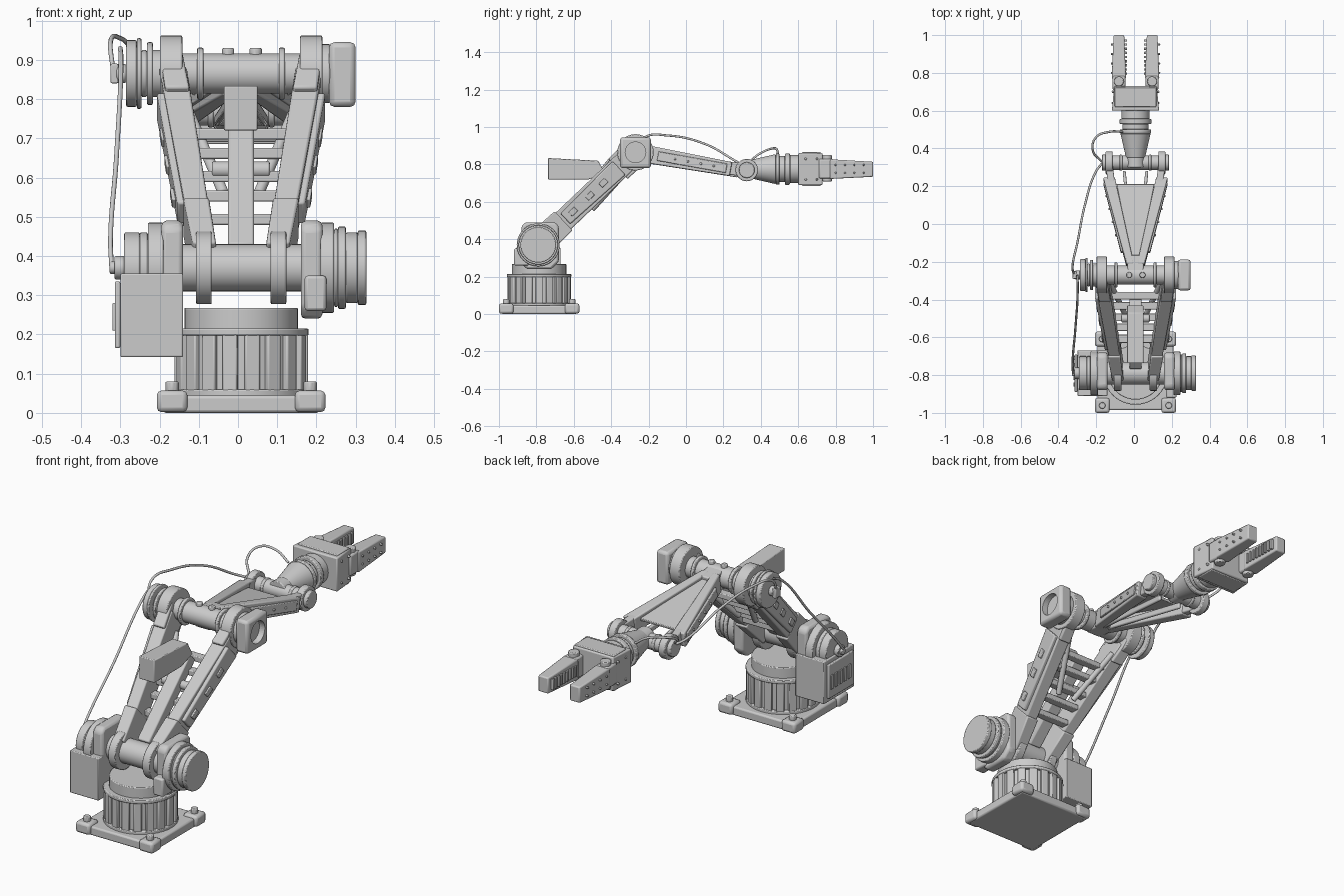
import bpy, bmesh, math
from mathutils import Vector, Matrix

if "Cube" in bpy.data.objects:
    bpy.data.objects.remove(bpy.data.objects["Cube"])

grey = bpy.data.materials.new("machine grey")
grey.use_nodes = True
GREY = (0.6, 0.6, 0.6, 1)
grey.diffuse_color = GREY
grey.node_tree.nodes["Principled BSDF"].inputs["Base Color"].default_value = GREY
made = []
C = 0.008                                   # centre line of the arm
SHOULDER, ELBOW, WRIST = (-.79, .37), (-.27, .865), (.325, .77)


def finish(name, bm, bevel=0.0):
    bmesh.ops.recalc_face_normals(bm, faces=bm.faces)
    me = bpy.data.meshes.new(name)
    bm.to_mesh(me)
    bm.free()
    me.materials.append(grey)
    ob = bpy.data.objects.new(name, me)
    bpy.context.collection.objects.link(ob)
    if bevel:
        mod = ob.modifiers.new("bevel", "BEVEL")
        mod.width, mod.segments, mod.limit_method = bevel, 2, "ANGLE"
    made.append(ob)
    return ob


def box(name, x, y, z, bevel=.008):
    """Box from three (low, high) ranges."""
    bm = bmesh.new()
    bmesh.ops.create_cube(bm, size=1)
    for v in bm.verts:
        v.co = [(a + b) / 2 + c * (b - a) for (a, b), c in zip((x, y, z), v.co)]
    return finish(name, bm, bevel)


def rod(name, a, b, r1, r2=None, segs=40, bevel=.004):
    a, b = Vector(a), Vector(b)
    bm = bmesh.new()
    m = Matrix.Translation((a + b) / 2) @ (b - a).to_track_quat("Z", "Y").to_matrix().to_4x4()
    bmesh.ops.create_cone(bm, cap_ends=True, segments=segs, radius1=r1,
                          radius2=r1 if r2 is None else r2, depth=(b - a).length, matrix=m)
    return finish(name, bm, bevel)


def discs(name, yz, steps):
    """Stack of coaxial discs across x, each (x0, x1, radius)."""
    for x0, x1, r in steps:
        rod(name, (x0, *yz), (x1, *yz), r)


def beam(name, a, b, s0, s1=None, bevel=.006):
    """Tapered bar; sections are (width, height)."""
    a, b = Vector(a), Vector(b)
    side = Vector((1, 0, 0))
    up = side.cross(b - a).normalized()
    bm = bmesh.new()
    ends = []
    for p, (w, h) in ((a, s0), (b, s1 or s0)):
        ends.append([bm.verts.new(p + side * w * i / 2 + up * h * j / 2)
                     for i, j in ((-1, -1), (1, -1), (1, 1), (-1, 1))])
    bm.faces.new(ends[0])
    bm.faces.new(ends[1])
    for i in range(4):
        k = (i + 1) % 4
        bm.faces.new((ends[0][i], ends[0][k], ends[1][k], ends[1][i]))
    return finish(name, bm, bevel)


def slab(name, x0, x1, pts, bevel=.006):
    """Outline in y, z pushed across x."""
    bm = bmesh.new()
    f = bm.faces.new([bm.verts.new((x0, *p)) for p in pts])
    new = bmesh.ops.extrude_face_region(bm, geom=[f])["geom"]
    bmesh.ops.translate(bm, vec=(x1 - x0, 0, 0), verts=[v for v in new if isinstance(v, bmesh.types.BMVert)])
    return finish(name, bm, bevel)


def cable(name, pts, r=.006):
    cu = bpy.data.curves.new(name, "CURVE")
    cu.dimensions, cu.bevel_depth, cu.bevel_resolution = "3D", r, 2
    sp = cu.splines.new("BEZIER")
    sp.bezier_points.add(len(pts) - 1)
    for bp, p in zip(sp.bezier_points, pts):
        bp.co = p
        bp.handle_left_type = bp.handle_right_type = "AUTO"
    cu.materials.append(grey)
    bpy.context.collection.objects.link(bpy.data.objects.new(name, cu))


def mix(a, b, t):
    return Vector(a).lerp(Vector(b), t)


# Base plate with corner feet and bolts
BY = -.785
box("base_plate", (C - .2, C + .2), (BY - .2, BY + .2), (0, .045))
for i in (-1, 1):
    for j in (-1, 1):
        x, y = C + i * .176, BY + j * .176
        box("base_foot", (x - .039, x + .039), (y - .039, y + .039), (.002, .057), .012)
        rod("foot_bolt", (x, y, .05), (x, y, .08), .018, segs=8)

# Ribbed drum and turntable
rod("drum", (C, BY, .04), (C, BY, .2), .157)
rod("drum_lip", (C, BY, .197), (C, BY, .215), .172)
rod("turntable", (C, BY, .21), (C, BY, .268), .145)
rod("drum_foot_ring", (C, BY, .04), (C, BY, .06), .172)
for k in range(18):
    ob = box("drum_rib", (.15, .17), (-.019, .019), (.05, .2), .004)
    ob.matrix_world = Matrix.Translation((C, BY, 0)) @ Matrix.Rotation(k * math.tau / 18, 4, "Z")

# Shoulder shaft, yokes and motors
discs("shoulder_shaft", SHOULDER, [(-.15, .165, .06)])
yoke = [(-.88, .27), (-.85, .24), (-.72, .24), (-.68, .28), (-.68, .47), (-.7, .49), (-.86, .49), (-.88, .47)]
slab("shoulder_yoke_left", .16, .215, yoke, .012)
slab("shoulder_yoke_right", -.195, -.14, yoke, .012)
box("yoke_bracket_left", (.17, .225), (-.92, -.84), (.26, .35))
discs("shoulder_motor_left", SHOULDER, [(.21, .245, .115), (.245, .255, .1), (.255, .275, .105),
                                        (.275, .305, .09), (.305, .327, .095)])
discs("shoulder_motor_right", SHOULDER, [(-.23, -.19, .115), (-.25, -.23, .09), (-.29, -.25, .09),
                                         (-.315, -.29, .03), (-.327, -.31, .016)])

# Control box with vent panel
box("control_box", (-.3, -.14), (-.91, -.67), (.142, .355), .004)
box("control_panel", (-.314, -.3), (-.89, -.69), (.165, .335), .004)
for k in range(5):
    y = -.86 + k * .035
    box("panel_vent", (-.32, -.31), (y, y + .02), (.21, .28), .002)

# Lower arm: two splayed beams with hubs, covers and hatches
for s in (-1, 1):
    low, high = (C + s * .092, *SHOULDER), (C + s * .178, *ELBOW)
    discs("shoulder_hub", SHOULDER, [(C + s * .075, C + s * .115, .093)])
    beam("shoulder_clevis", mix(low, high, .02), mix(low, high, .26), (.06, .15), (.066, .14))
    beam("lower_arm_beam", mix(low, high, .1), mix(low, high, .95), (.058, .12), (.07, .12))
    o = Vector((s * .034, 0, 0))
    beam("lower_arm_cover", mix(low, high, .28) + o, mix(low, high, .83) + o, (.025, .075), (.035, .1))
    for t in (.33, .5, .64):
        o = Vector((s * .05, 0, 0))
        beam("arm_hatch", mix(low, high, t) + o, mix(low, high, t + .06) + o, (.012, .03), bevel=.003)
    # elbow hub
    discs("elbow_hub", ELBOW, [(C + s * .15, C + s * .207, .097)])
    discs("elbow_collar", ELBOW, [(C + s * .096, C + s * .112, .066)])
    top, bot = mix(low, high, .82), mix(low, high, 1)
    beam("elbow_clevis", top, bot, (.062, .15), (.058, .15))

# Rungs, brace and spine between the lower beams
LOW, HIGH = (C, *SHOULDER), (C, *ELBOW)
for t in (.3, .42, .52, .64, .74):
    p = mix(LOW, HIGH, t) + Vector((0, .025, -.025))
    w = .07 + .085 * t
    box("arm_rung", (C - w, C + w), (p.y - .02, p.y + .02), (p.z - .014, p.z + .014), .004)
rod("brace_cylinder", (-.066, -.5, .62), (.081, -.5, .62), .021)
beam("spine", mix(LOW, HIGH, .08), mix(LOW, HIGH, .72), (.066, .06))
for s in (-1, 1):
    rod("cross_brace", (C + s * .045, -.5, .56), (C + s * .135, -.31, .77), .014, segs=16)
slab("counterweight", -.036, .05, [(-.737, .72), (-.52, .72), (-.43, .75), (-.47, .82), (-.737, .834)], .004)

# Elbow shaft, drive box and pulley
discs("elbow_shaft", ELBOW, [(-.15, .165, .051)])
for x in (-.025, .045):
    rod("shaft_bolt", (x, -.27, .9), (x, -.27, .93), .016, segs=12)
discs("elbow_drive", ELBOW, [(.2, .235, .075)])
drive = box("elbow_drive_box", (.232, .3), (-.352, -.188), (.78, .945), .014)
cut = rod("drive_recess_cutter", (.27, *ELBOW), (.32, *ELBOW), .055, bevel=0)
cut.hide_render = True
cut.hide_set(True)
cut.display_type = "WIRE"
made.remove(cut)
mod = drive.modifiers.new("recess", "BOOLEAN")
mod.object, mod.operation = cut, "DIFFERENCE"
discs("elbow_pulley", ELBOW, [(-.225, -.19, .06), (-.232, -.217, .08), (-.246, -.232, .06),
                              (-.258, -.246, .09), (-.285, -.258, .085), (-.31, -.285, .024)])
box("pulley_cable_clip", (-.325, -.305), (-.29, -.25), (.84, .89), .004)

# Forearm: V-shaped beams, deck plate and lower struts
for s in (-1, 1):
    a, b = (C + s * .028, -.22, .857), (C + s * .14, .24, .775)
    beam("forearm_beam", a, b, (.04, .095), (.062, .075))
    o = Vector((s * .026, 0, 0))
    beam("forearm_cover", mix(a, b, .15) + o, mix(a, b, .95) + o, (.014, .05), (.022, .05), .004)
    beam("wrist_link", mix(a, b, .85), (C + s * .14, .32, .77), (.04, .07), (.036, .07))
    beam("forearm_strut", (C + s * .012, -.2, .82), (C + s * .06, .28, .745), (.016, .03))
    discs("wrist_hub", WRIST, [(C + s * .122, C + s * .158, .06)])
    discs("wrist_cap", WRIST, [(C + s * .15, C + s * .178, .042)])
    discs("wrist_collar", WRIST, [(C + s * .07, C + s * .085, .042)])
    for t in (.35, .5, .65, .8):
        p = mix(a, b, t)
        discs("forearm_rivet", (p.y, p.z), [(p.x + s * .03, p.x + s * .042, .006)])
beam("forearm_root", (C, -.29, .865), (C, -.17, .85), (.08, .1), (.09, .09))
beam("forearm_deck", (C, -.2, .878), (C, .21, .797), (.04, .014), (.2, .014), .003)
discs("wrist_shaft", WRIST, [(C - .14, C + .14, .038)])

# Wrist cone, flanges and palm
Z = .775
for y0, y1, r0, r1 in ((.3, .36, .05, .05), (.35, .48, .05, .08), (.48, .5, .083, .083), (.5, .53, .07, .07),
                       (.53, .555, .084, .084), (.555, .61, .075, .075)):
    rod("wrist_joint", (C, y0, Z), (C, y1, Z), r0, r1)
beam("palm", (C, .6, Z), (C, .73, Z), (.25, .17), (.225, .17))
box("palm_top_plate", (C - .11, C + .11), (.62, .72), (.85, .866), .004)
box("palm_bottom_plate", (C - .11, C + .11), (.62, .72), (.685, .7), .004)

# Fingers with pivots, grip teeth and bolts
for s in (-1, 1):
    x = C + s * .088
    box("finger_knuckle", (x - .034, x + .034), (.71, .785), (.725, .83))
    rod("finger_pivot", (x, .755, .71), (x, .755, .85), .026, segs=24)
    beam("finger", (x, .77, Z), (x, 1, .774), (.076, .105), (.056, .08))
    for k in range(9):
        y = .79 + k * .022
        xs = sorted((x - s * .025, x - s * .043))
        box("grip_tooth", xs, (y, y + .012), (.748, .802), .002)
    for k in range(4):
        y = .8 + k * .05
        for z in (.755, .797):
            discs("finger_bolt", (y, z), [(x + s * .025, x + s * .043, .005)])
    for y in (.64, .7):
        for z in (.72, .83):
            discs("palm_bolt", (y, z), [(C + s * .105, C + s * .126, .006)])

# Cables
cable("lower_cable", [(-.322, -.8, .37), (-.325, -.74, .44), (-.31, -.55, .65), (-.298, -.33, .9), (-.3, -.27, .93)])
cable("upper_cable", [(-.318, -.27, .87), (-.325, -.22, .945), (-.3, -.1, .955), (-.26, .1, .91), (-.2, .28, .81), (-.17, .32, .79)])
cable("wrist_cable", [(-.17, .33, .8), (-.218, .39, .855), (-.2, .46, .885), (-.13, .488, .875), (-.06, .488, .83)])

# Smooth shading with sharp edges kept
bpy.ops.object.select_all(action="DESELECT")
for ob in made:
    ob.select_set(True)
bpy.context.view_layer.objects.active = made[0]
bpy.ops.object.shade_smooth_by_angle(angle=math.radians(32))
